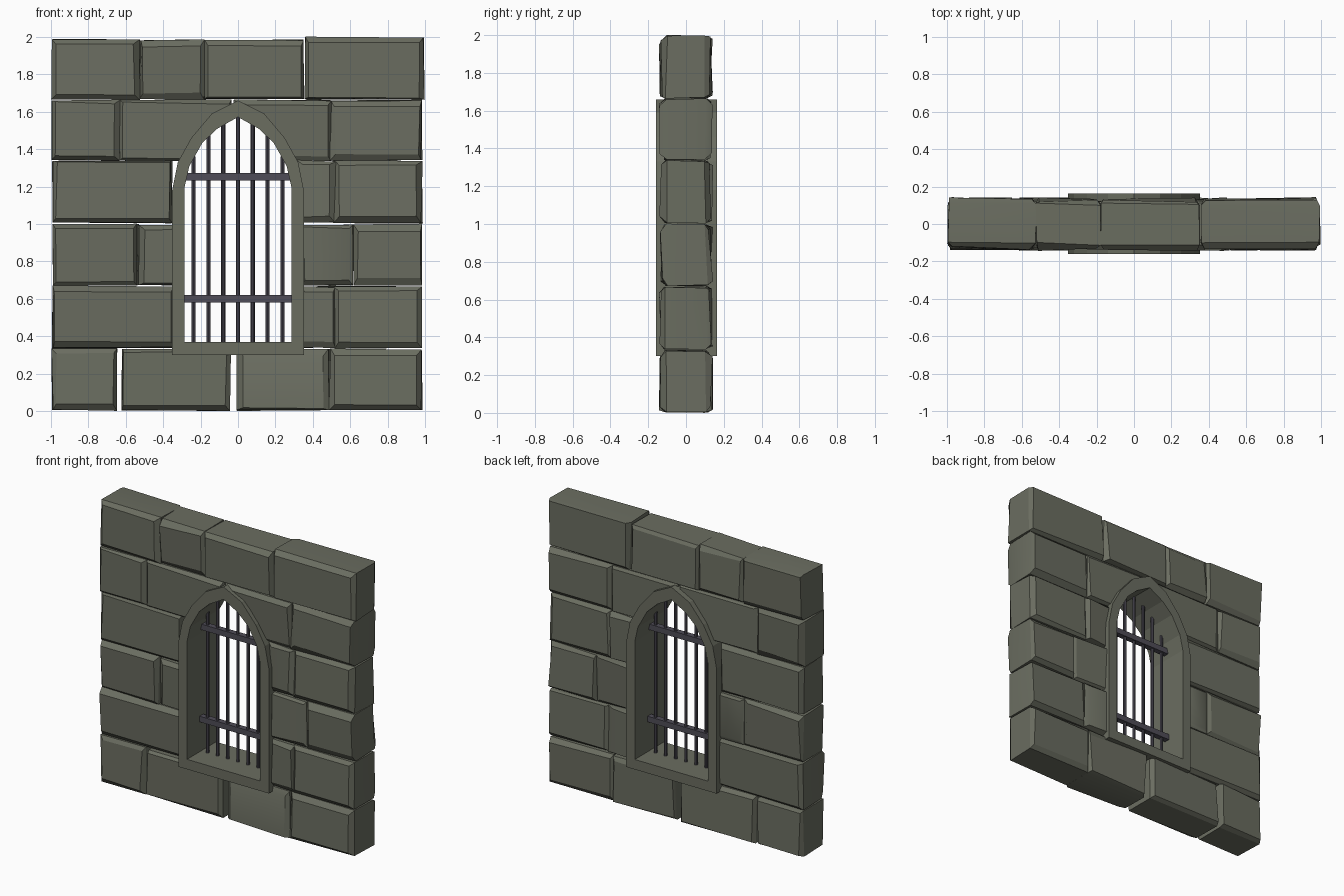
import bpy, bmesh, math, random

if "Cube" in bpy.data.objects:
    bpy.data.objects.remove(bpy.data.objects["Cube"])

random.seed(11)


def material(name, rgb):
    m = bpy.data.materials.new(name)
    m.diffuse_color = (*rgb, 1)
    m.use_nodes = True
    m.node_tree.nodes["Principled BSDF"].inputs["Base Color"].default_value = m.diffuse_color
    return m


STONE = material("grey green stone", (0.145, 0.153, 0.118))
IRON = material("dark iron", (0.078, 0.073, 0.095))


def finish(bm, name, mat, smooth=False):
    bmesh.ops.recalc_face_normals(bm, faces=bm.faces)
    me = bpy.data.meshes.new(name)
    bm.to_mesh(me)
    bm.free()
    ob = bpy.data.objects.new(name, me)
    bpy.context.collection.objects.link(ob)
    me.materials.append(mat)
    if smooth:
        bpy.ops.object.select_all(action='DESELECT')
        ob.select_set(True)
        bpy.context.view_layer.objects.active = ob
        bpy.ops.object.shade_smooth_by_angle(angle=math.radians(25))
    return ob


def bridge(bm, a, b):
    n = len(a)
    for i in range(n):
        j = (i + 1) % n
        bm.faces.new((a[i], a[j], b[j], b[i]))


def stone(name, x0, x1, z0, z1):
    """Rough-hewn block: slab with unevenly chamfered front and back faces."""
    bm = bmesh.new()
    u = random.uniform
    loops = []

    def loop(side, inset):
        l, r, b, t = [u(0.008, 0.034) if inset else 0 for _ in range(4)]
        pts = []
        for sx, sz in ((0, 0), (1, 0), (1, 1), (0, 1)):
            x = x1 - r - u(0, 0.012) if sx else x0 + l + u(0, 0.012)
            z = z1 - t - u(0, 0.012) if sz else z0 + b + u(0, 0.008)
            y = side * ((0.131 + u(-0.014, 0.013)) if inset else (0.108 + u(-0.012, 0.008)))
            pts.append(bm.verts.new((x, y, z)))
        return pts

    for side, inset in ((-1, True), (-1, False), (1, False), (1, True)):
        loops.append(loop(side, inset))
    for a, b in zip(loops, loops[1:]):
        bridge(bm, a, b)
    bm.faces.new(loops[0])
    bm.faces.new(loops[-1])
    return finish(bm, name, STONE, True)


# Pointed arch outlines (right half, bottom to apex), mirrored to the left
OUTER = [(0.352, 0.30), (0.352, 1.18), (0.322, 1.33), (0.25, 1.46), (0.14, 1.59), (0, 1.66)]
INNER = [(0.285, 0.37), (0.285, 1.20), (0.26, 1.31), (0.19, 1.435), (0.11, 1.51), (0, 1.572)]


def full(half):
    return half + [(-x, z) for x, z in reversed(half[:-1])]


def ring(bm, pts, y):
    return [bm.verts.new((x, y, z)) for x, z in pts]


# Window surround
bm = bmesh.new()
of, ib = ring(bm, full(OUTER), -0.16), ring(bm, full(INNER), 0.163)
ob_, if_ = ring(bm, full(OUTER), 0.163), ring(bm, full(INNER), -0.16)
bridge(bm, of, if_)
bridge(bm, if_, ib)
bridge(bm, ib, ob_)
bridge(bm, ob_, of)
finish(bm, "window_surround", STONE)

# Cutter that clears the opening out of the arch stones
bm = bmesh.new()
mid = [((a + c) / 2, (b + d) / 2) for (a, b), (c, d) in zip(OUTER, INNER)]
cf, cb = ring(bm, full(mid), -0.3), ring(bm, full(mid), 0.3)
bridge(bm, cf, cb)
bm.faces.new(cf)
bm.faces.new(cb)
cutter = finish(bm, "opening_cutter", STONE)
cutter.hide_render = True
cutter.hide_viewport = True

# Courses of stone: (bottom, top, [(left, right), ...])
COURSES = [
    (0.0, 0.335, [(-1, -0.64), (-0.625, -0.035), (-0.01, 0.49), (0.485, 0.99)]),
    (0.335, 0.672, [(-1, -0.335), (0.32, 0.53), (0.51, 0.99)]),
    (0.67, 1.003, [(-1, -0.53), (-0.54, -0.32), (0.32, 0.625), (0.61, 0.99)]),
    (1.003, 1.342, [(-1, -0.35), (0.31, 0.525), (0.505, 0.99)]),
    (1.337, 1.668, [(-1, -0.625), (-0.64, -0.025), (-0.03, 0.505), (0.49, 0.99)]),
    (1.663, 1.99, [(-1, -0.52), (-0.53, -0.17), (-0.185, 0.355), (0.355, 1)]),
]
for ci, (z0, z1, spans) in enumerate(COURSES):
    for si, (x0, x1) in enumerate(spans):
        top = 2.006 if (ci, si) == (5, 3) else z1
        s = stone(f"stone_{ci + 1}_{si + 1}", x0, x1, z0, top)
        if ci == 4 and si in (1, 2):
            m = s.modifiers.new("opening", 'BOOLEAN')
            m.operation = 'DIFFERENCE'
            m.object = cutter
            m.solver = 'EXACT'


def arch_height(x):
    x = abs(x)
    for (xa, za), (xb, zb) in zip(INNER[1:], INNER[2:]):
        if xb <= x <= xa:
            return za + (zb - za) * (xa - x) / (xa - xb)
    return INNER[1][1]


# Upright iron bars
for i in range(-3, 4):
    x = i * 0.079
    top = arch_height(x) + 0.01
    bm = bmesh.new()
    bmesh.ops.create_cone(bm, cap_ends=True, segments=8, radius1=0.011, radius2=0.011, depth=top - 0.36)
    bmesh.ops.translate(bm, verts=bm.verts, vec=(x, 0, (top + 0.36) / 2))
    finish(bm, f"upright_bar_{i + 4}", IRON, False)

# Iron cross bars
for n, z in (("lower", 0.6), ("upper", 1.252)):
    bm = bmesh.new()
    bmesh.ops.create_cube(bm, size=1)
    half = 0.287 if n == "lower" else 0.278
    for v in bm.verts:
        v.co = (v.co.x * 2 * half, v.co.y * 0.04, v.co.z * 0.04 + z)
    finish(bm, f"{n}_cross_bar", IRON)
